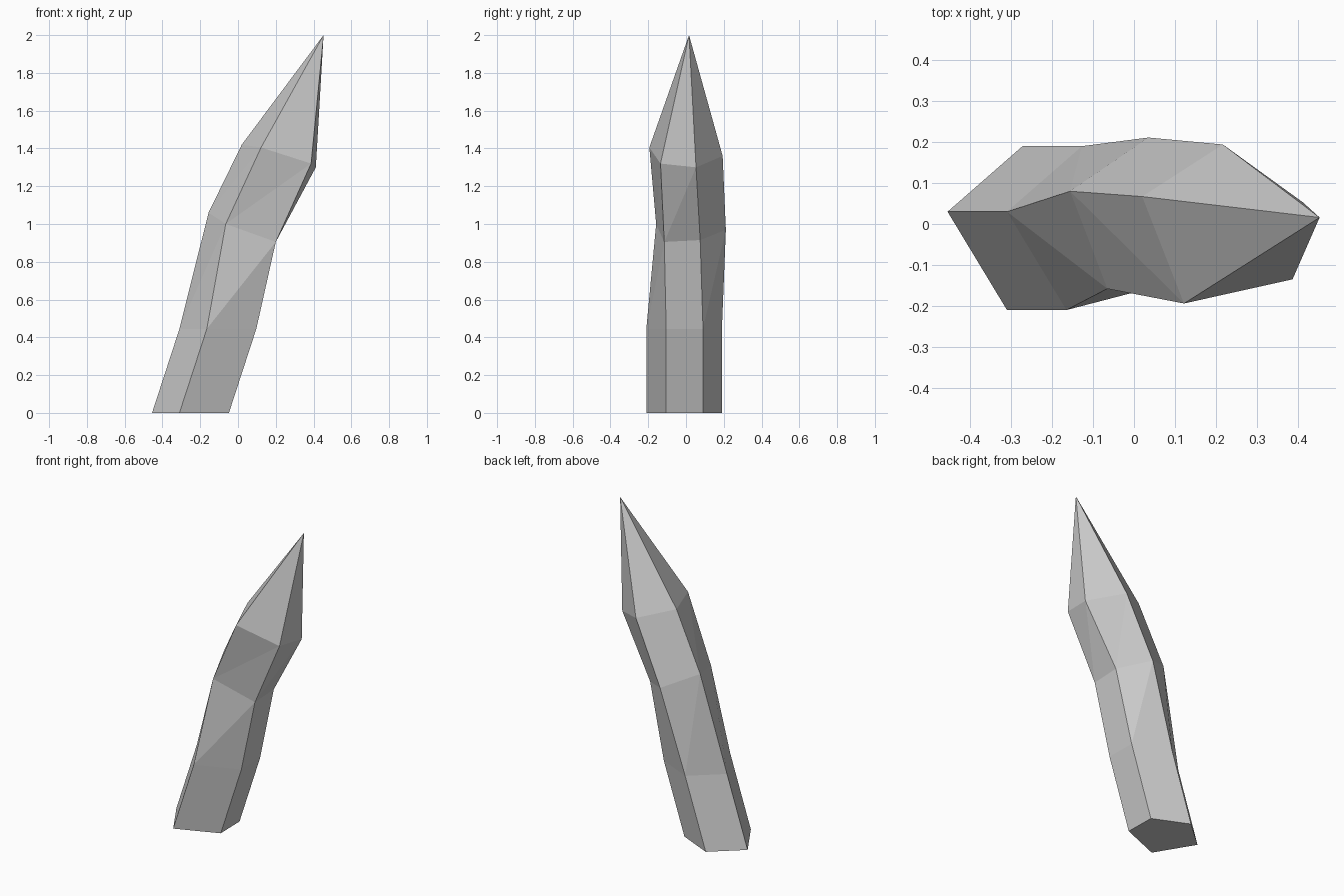
import bpy, bmesh

if "Cube" in bpy.data.objects:
    bpy.data.objects.remove(bpy.data.objects["Cube"])

# five-sided cross-sections, bottom to top
base = [(-.455, .03, 0), (-.31, -.21, 0), (-.048, -.105, 0), (-.052, .09, 0), (-.272, .19, 0)]
lower = [(x + .145, y, .445) for x, y, z in base]
bend = [(-.156, .08, 1.06), (-.065, -.158, 1.0), (.2, -.115, .905), (.2, .075, .915), (.035, .211, .97)]
shoulder = [(.02, .067, 1.42), (.122, -.194, 1.405), (.387, -.135, 1.32), (.412, .053, 1.30), (.217, .194, 1.36)]
tip_point = (.453, .016, 2.0)

bm = bmesh.new()
rings = [[bm.verts.new(p) for p in ring] for ring in (base, lower, bend, shoulder)]
tip = bm.verts.new(tip_point)

# side walls, each panel split along the same diagonal
for low, high in zip(rings, rings[1:]):
    for i in range(5):
        j = (i + 1) % 5
        bm.faces.new((low[i], low[j], high[j]))
        bm.faces.new((low[i], high[j], high[i]))

# pointed end and flat foot
for i in range(5):
    bm.faces.new((rings[-1][i], rings[-1][(i + 1) % 5], tip))
bm.faces.new(rings[0][::-1])
bmesh.ops.recalc_face_normals(bm, faces=bm.faces[:])

mesh = bpy.data.meshes.new("crystal_spike")
bm.to_mesh(mesh)
bm.free()
spike = bpy.data.objects.new("crystal_spike", mesh)
bpy.context.collection.objects.link(spike)
